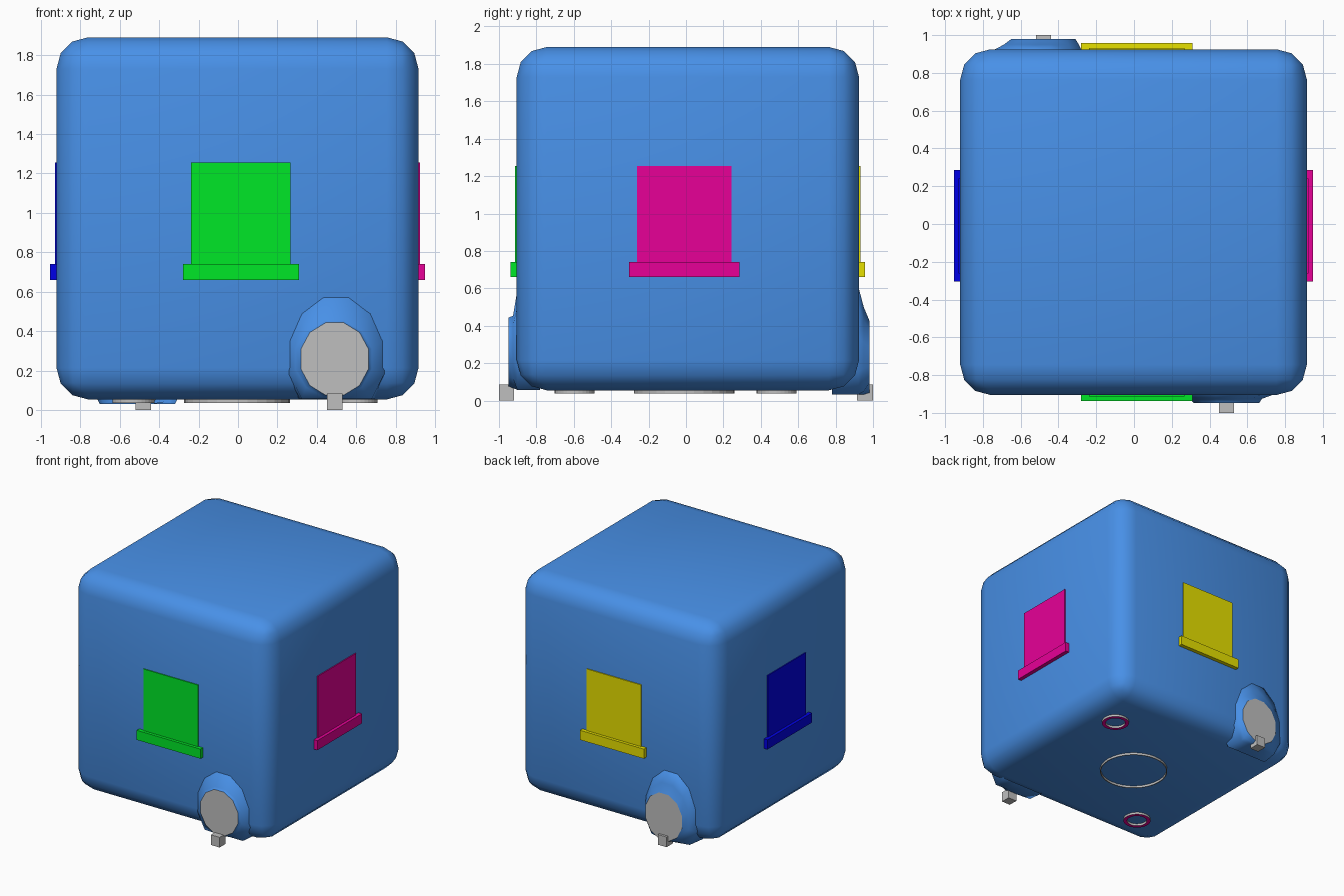
import bpy, bmesh
from math import cos, sin, pi

cube = bpy.data.objects.get("Cube")
if cube:
    bpy.data.objects.remove(cube)


def material(name, rgb):
    m = bpy.data.materials.new(name)
    m.use_nodes = True
    m.diffuse_color = (*rgb, 1)
    m.node_tree.nodes["Principled BSDF"].inputs["Base Color"].default_value = (*rgb, 1)
    return m


sky = material("sky blue", (0.065, 0.28, 0.8))
grey = material("grey", (0.52, 0.52, 0.52))
green = material("green", (0, 0.8, 0.02))
magenta = material("magenta", (0.8, 0, 0.31))
yellow = material("yellow", (0.8, 0.75, 0))
navy = material("deep blue", (0, 0, 0.8))


def make(name, bm, *mats, smooth=False):
    bmesh.ops.recalc_face_normals(bm, faces=bm.faces)
    me = bpy.data.meshes.new(name)
    bm.to_mesh(me)
    bm.free()
    for m in mats:
        me.materials.append(m)
    if smooth:
        me.shade_smooth()
    ob = bpy.data.objects.new(name, me)
    bpy.context.collection.objects.link(ob)
    return ob


def box_mesh(x, y, z):
    bm = bmesh.new()
    bmesh.ops.create_cube(bm, size=1)
    for v in bm.verts:
        v.co = [(a + b) / 2 + c * (b - a) for c, (a, b) in zip(v.co, (x, y, z))]
    return bm


# Rounded body
bm = box_mesh((-0.92, 0.915), (-0.905, 0.925), (0.055, 1.89))
bmesh.ops.bevel(bm, geom=bm.edges[:], offset=0.16, segments=3, profile=0.5, affect='EDGES')
make("body", bm, sky, smooth=True)


# Colour panel and ledge on each wall; s is the outward sign
def panel(side, axis, s, wall, mid, mat):
    for part, half, depth, z in (("panel", 0.252, 0.008, (0.74, 1.255)),
                                 ("ledge", 0.295, 0.033, (0.66, 0.74))):
        out = sorted((s * (wall - 0.02), s * (wall + depth)))
        along = (mid - half, mid + half)
        x, y = (out, along) if axis == "x" else (along, out)
        make(f"{side}_{part}", box_mesh(x, y, z), mat)


panel("front", "y", -1, 0.905, 0.015, green)
panel("back", "y", 1, 0.925, 0.015, yellow)
panel("left", "x", 1, 0.915, -0.01, magenta)
panel("right", "x", -1, 0.92, -0.01, navy)


# Flared boss with a grey face: loft of ellipses (y, cx, cz, rx, rz)
def boss(name, rings, floor, n=12):
    bm = bmesh.new()
    loops = []
    for y, cx, cz, rx, rz in rings:
        loops.append([bm.verts.new((cx + rx * cos(a), y, max(floor, cz + rz * sin(a))))
                      for a in ((i + 0.5) * 2 * pi / n for i in range(n))])
    for lo, hi in zip(loops, loops[1:]):
        for i in range(n):
            bm.faces.new((lo[i - 1], lo[i], hi[i], hi[i - 1])).smooth = True
    bm.faces.new(loops[-1]).material_index = 1
    for e in loops[-1][0].link_edges:
        e.smooth = True
    ob = make(name, bm, sky, grey)
    for e in ob.data.edges:
        if all(abs(ob.data.vertices[v].co.y - rings[-1][0]) < 1e-4 for v in e.vertices):
            e.use_edge_sharp = True


boss("front_boss", [(-0.78, 0.50, 0.27, 0.27, 0.36), (-0.902, 0.50, 0.27, 0.25, 0.33),
                    (-0.925, 0.485, 0.26, 0.20, 0.20), (-0.948, 0.49, 0.26, 0.178, 0.19)], 0.057)
boss("back_boss", [(0.78, -0.51, 0.27, 0.27, 0.36), (0.922, -0.51, 0.25, 0.24, 0.37),
                   (0.95, -0.49, 0.24, 0.205, 0.27), (0.98, -0.48, 0.235, 0.175, 0.20)], 0.032)

# Small feet under the bosses
make("front_foot", box_mesh((0.45, 0.53), (-1.0, -0.92), (0, 0.085)), grey)
make("back_foot", box_mesh((-0.52, -0.44), (0.915, 1.0), (0, 0.085)), grey)


# Rings under the body
def ring(name, x, y, outer, inner, rim, n=32):
    bm = bmesh.new()
    corners = ((outer, 0.065), (outer, 0.037), (inner, 0.037), (inner, 0.065))
    loops = [[bm.verts.new((x + r * cos(2 * pi * i / n), y + r * sin(2 * pi * i / n), z))
              for i in range(n)] for r, z in corners]
    for k in range(4):
        a, b = loops[k], loops[(k + 1) % 4]
        for i in range(n):
            bm.faces.new((a[i - 1], a[i], b[i], b[i - 1])).material_index = int(k == 1)
    make(name, bm, grey, rim)


ring("large_ring", -0.005, -0.01, 0.268, 0.26, grey)
ring("back_ring", 0.6, 0.485, 0.107, 0.078, magenta)
ring("front_ring", -0.53, -0.595, 0.107, 0.078, magenta)
